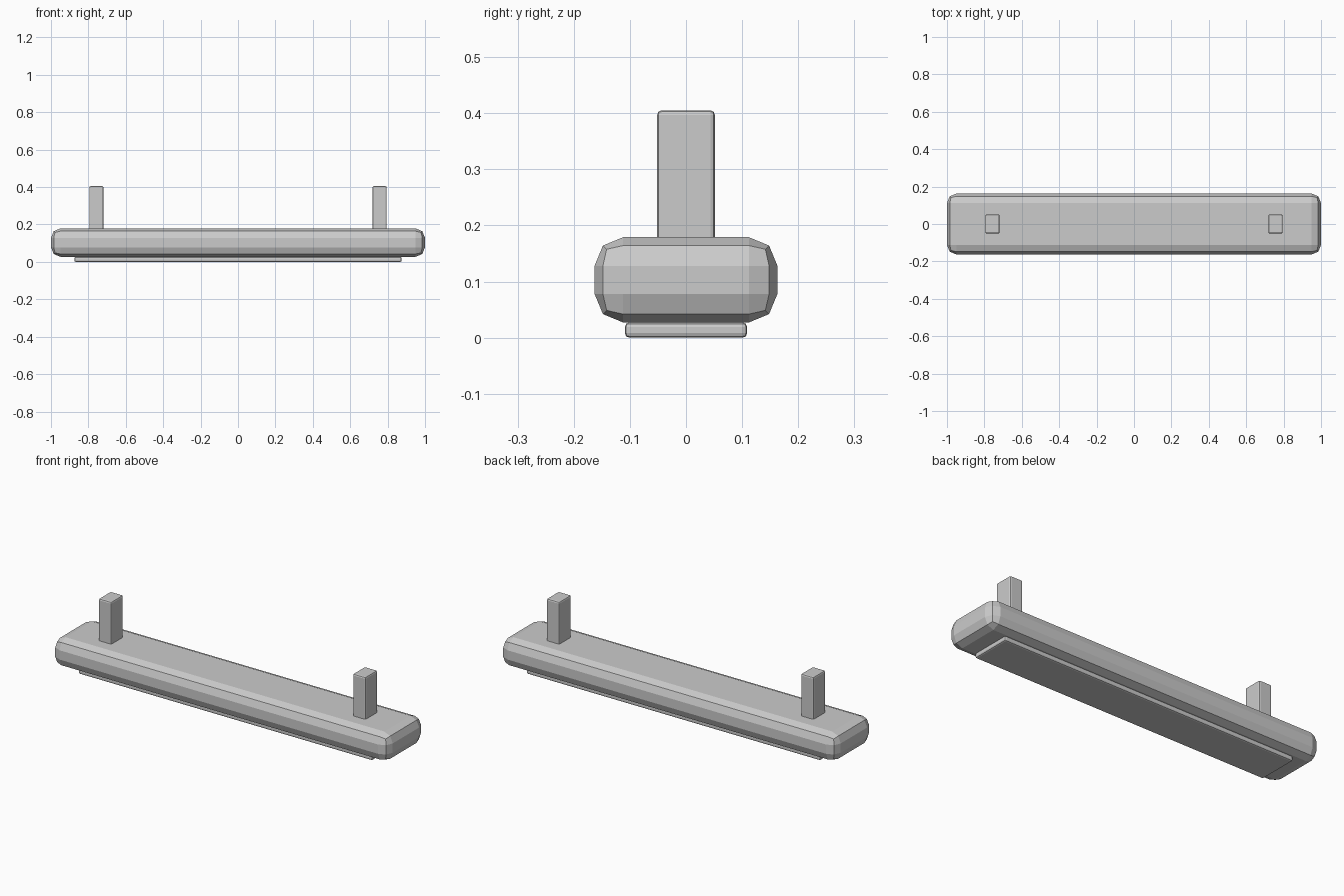
import bpy

cube = bpy.data.objects.get("Cube")
if cube:
    bpy.data.objects.remove(cube, do_unlink=True)

# Single grey finish
grey = bpy.data.materials.new("light_grey")
grey.use_nodes = True
colour = (0.6, 0.6, 0.6, 1)
grey.diffuse_color = colour
grey.node_tree.nodes["Principled BSDF"].inputs["Base Color"].default_value = colour


def rounded_box(name, x, size, bottom, top, bevel):
    """Box with two-segment bevelled edges, flat shaded."""
    bpy.ops.mesh.primitive_cube_add(size=1, location=(x, 0, (bottom + top) / 2))
    ob = bpy.context.object
    ob.name = name
    ob.scale = (size[0], size[1], top - bottom)
    bpy.ops.object.transform_apply(location=False, rotation=False, scale=True)
    mod = ob.modifiers.new("rounded_edges", "BEVEL")
    mod.width = bevel
    mod.segments = 2
    ob.data.materials.append(grey)
    return ob


# Long housing with the flat panel beneath it
rounded_box("housing", 0, (2, 0.326), 0.027, 0.179, 0.051)
rounded_box("lower_panel", 0, (1.75, 0.218), 0, 0.027, 0.008)

# Pair of upright mounting posts
for side, name in ((1, "left_post"), (-1, "right_post")):
    rounded_box(name, side * 0.757, (0.076, 0.103), 0.17, 0.405, 0.008)
